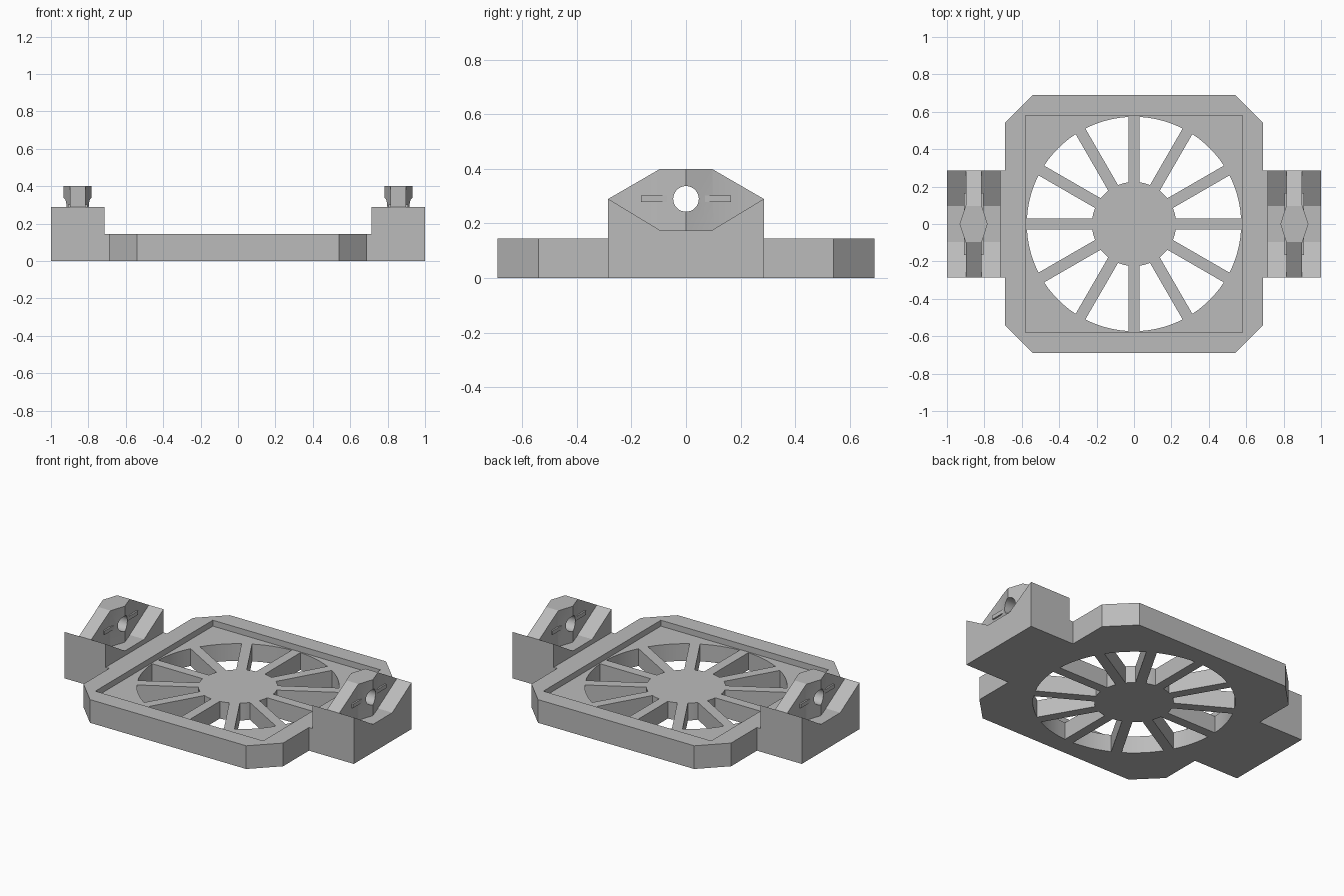
import bpy
import bmesh
from math import asin, cos, sin, radians, pi
from mathutils import Vector

cube = bpy.data.objects.get("Cube")
if cube:
    bpy.data.objects.remove(cube, do_unlink=True)

grey = bpy.data.materials.new("light_grey")
grey.use_nodes = True
colour = (0.5, 0.5, 0.5, 1)
grey.diffuse_color = colour
grey.node_tree.nodes["Principled BSDF"].inputs["Base Color"].default_value = colour


def prisms(name, profiles, lo, hi, axis="z", offset=0.0):
    """Extrude each 2D profile from lo to hi along z (xy profile) or x (yz profile)."""
    bm = bmesh.new()
    for profile in profiles:
        if axis == "z":
            points = [(u + offset, v, lo) for u, v in profile]
            step = Vector((0, 0, hi - lo))
        else:
            points = [(lo + offset, u, v) for u, v in profile]
            step = Vector((hi - lo, 0, 0))
        face = bm.faces.new([bm.verts.new(p) for p in points])
        made = bmesh.ops.extrude_face_region(bm, geom=[face], use_keep_orig=True)
        moved = [g for g in made["geom"] if isinstance(g, bmesh.types.BMVert)]
        bmesh.ops.translate(bm, vec=step, verts=moved)
    bmesh.ops.recalc_face_normals(bm, faces=bm.faces)
    mesh = bpy.data.meshes.new(name)
    bm.to_mesh(mesh)
    bm.free()
    mesh.materials.append(grey)
    obj = bpy.data.objects.new(name, mesh)
    bpy.context.collection.objects.link(obj)
    return obj


def combine(obj, tool, operation="DIFFERENCE"):
    """Apply a boolean and discard the tool."""
    tool.hide_render = True
    mod = obj.modifiers.new("cut", "BOOLEAN")
    mod.object, mod.operation, mod.solver = tool, operation, "EXACT"
    bpy.context.view_layer.objects.active = obj
    bpy.ops.object.modifier_apply(modifier=mod.name)
    bpy.data.objects.remove(tool, do_unlink=True)


def smooth(obj):
    bpy.ops.object.select_all(action="DESELECT")
    obj.select_set(True)
    bpy.context.view_layer.objects.active = obj
    bpy.ops.object.shade_smooth_by_angle(angle=radians(20))


def rect(u0, u1, v0, v1):
    return [(u0, v0), (u1, v0), (u1, v1), (u0, v1)]


def arc(r, start, end, steps):
    return [(r * cos(start + (end - start) * i / steps),
             r * sin(start + (end - start) * i / steps)) for i in range(steps + 1)]


# Frame plate with chamfered corners and a shallow square recess
S, C, TOP = 0.69, 0.54, 0.145
octagon = [(C, -S), (S, -C), (S, C), (C, S), (-C, S), (-S, C), (-S, -C), (-C, -S)]
frame = prisms("spoked_frame", [octagon], 0, TOP)
R = 0.58
combine(frame, prisms("recess_cutter", [rect(-R, R, -R, R)], 0.108, 0.3))

# Twelve windows, leaving a hub and straight spokes
OUTER, HUB, HALF = 0.573, 0.225, 0.03
windows = []
for k in range(12):
    a0, a1 = k * pi / 6, (k + 1) * pi / 6
    out, inn = asin(HALF / OUTER), asin(HALF / HUB)
    windows.append(arc(OUTER, a0 + out, a1 - out, 6) + arc(HUB, a1 - inn, a0 + inn, 3))
combine(frame, prisms("window_cutter", windows, -0.1, 0.3))
smooth(frame)

# Side mounts: notched block, pierced tongue with a central ridge, small ribs
W, N, MID, LOW, HIGH = 0.285, 0.095, 0.29, 0.175, 0.4
block_side = [(-W, 0), (W, 0), (W, MID), (N, LOW), (-N, LOW), (-W, MID)]
tongue_side = [(-W, MID), (-N, LOW), (N, LOW), (W, MID), (N, HIGH), (-N, HIGH)]
T, RIDGE = 0.042, 0.075
tongue_plan = [(-T, -W), (T, -W), (T, -0.1), (RIDGE, 0), (T, 0.1), (T, W),
               (-T, W), (-T, 0.1), (-RIDGE, 0), (-T, -0.1)]
hole = [(y, z + MID) for y, z in arc(0.047, 0, 2 * pi, 32)[:-1]]
ribs = [rect(y, y + 0.105, MID - 0.012, MID + 0.012) for y in (-0.165, 0.06)]

for side, label in ((1, "left"), (-1, "right")):
    x = side * 0.8575
    prisms(label + "_mount_block", [block_side], -0.1425, 0.1425, "x", x)
    prisms(label + "_mount_bridge", [rect(-0.0135, 0.0135, -W, W)], 0, TOP,
           offset=side * 0.7025)
    tongue = prisms(label + "_tongue", [tongue_plan], 0.1, 0.5, offset=x)
    combine(tongue, prisms("outline_cutter", [tongue_side], -0.2, 0.2, "x", x), "INTERSECT")
    combine(tongue, prisms("hole_cutter", [hole], -0.2, 0.2, "x", x))
    smooth(tongue)
    prisms(label + "_tongue_ribs", ribs, -T - 0.01, T + 0.01, "x", x)
